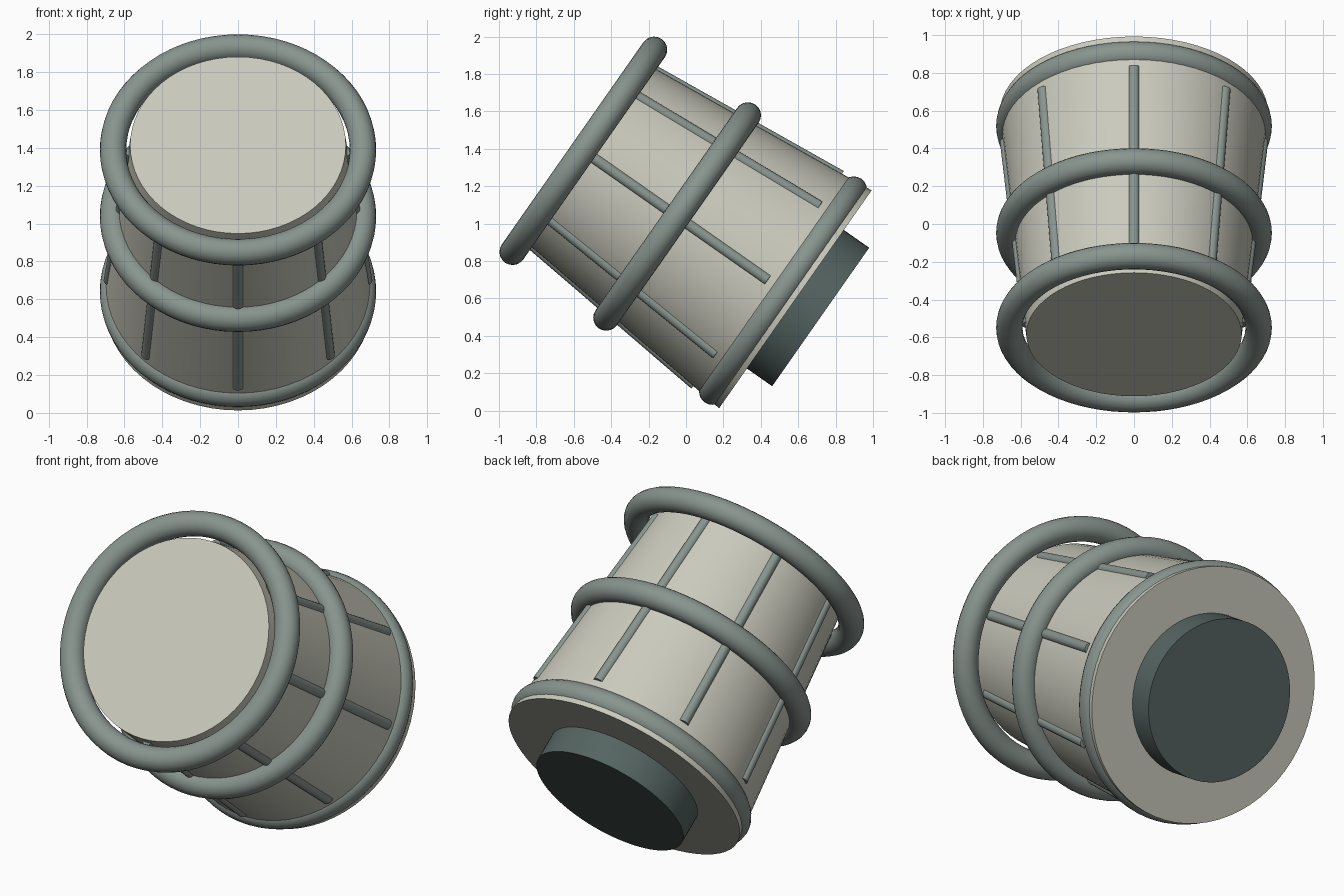
import bpy, math
from mathutils import Matrix, Vector

if "Cube" in bpy.data.objects:
    bpy.data.objects.remove(bpy.data.objects["Cube"])

# Shared tilted frame: local +z runs from the front cap down to the back plug
FRAME = Matrix.Translation((0, 0, 1.005)) @ Matrix.Rotation(math.radians(-125), 4, 'X')


def material(name, rgb):
    m = bpy.data.materials.new(name)
    m.diffuse_color = (*rgb, 1)
    m.use_nodes = True
    m.node_tree.nodes["Principled BSDF"].inputs["Base Color"].default_value = m.diffuse_color
    return m


BEIGE = material("warm_beige", (0.59, 0.59, 0.51))
GREY = material("grey_green", (0.25, 0.30, 0.275))
DARK = material("dark_slate", (0.09, 0.128, 0.12))


def finish(name, mat, local=Matrix()):
    ob = bpy.context.object
    ob.name = name
    ob.data.materials.append(mat)
    ob.matrix_world = FRAME @ local
    bpy.ops.object.shade_smooth_by_angle(angle=math.radians(35))


def cone(name, mat, r0, r1, t0, t1, verts=64):
    bpy.ops.mesh.primitive_cone_add(vertices=verts, radius1=r0, radius2=r1, depth=t1 - t0)
    finish(name, mat, Matrix.Translation((0, 0, (t0 + t1) / 2)))


# Tapered drum body
R0, R1, HALF = 0.57, 0.711, 0.714
cone("drum_body", BEIGE, R0, R1, -HALF, HALF)

# Back plug
cone("back_plug", DARK, 0.452, 0.452, 0.66, 0.879)

# Three equal hoops
for name, t in (("front_hoop", -0.67), ("middle_hoop", -0.058), ("back_hoop", 0.633)):
    bpy.ops.mesh.primitive_torus_add(major_radius=0.66, minor_radius=0.07,
                                     major_segments=72, minor_segments=20)
    finish(name, GREY, Matrix.Translation((0, 0, t)))

# Eight ribs lying along the tapered wall
T0, T1 = -0.65, 0.535
for i in range(8):
    a = i * math.pi / 4

    def point(t):
        r = R0 + (R1 - R0) * (t + HALF) / (2 * HALF) - 0.013
        return Vector((r * math.cos(a), r * math.sin(a), t))

    p, q = point(T0), point(T1)
    bpy.ops.mesh.primitive_cylinder_add(vertices=16, radius=0.03, depth=(q - p).length)
    turn = (q - p).to_track_quat('Z', 'Y').to_matrix().to_4x4()
    finish(f"rib_{i + 1}", GREY, Matrix.Translation((p + q) / 2) @ turn)
